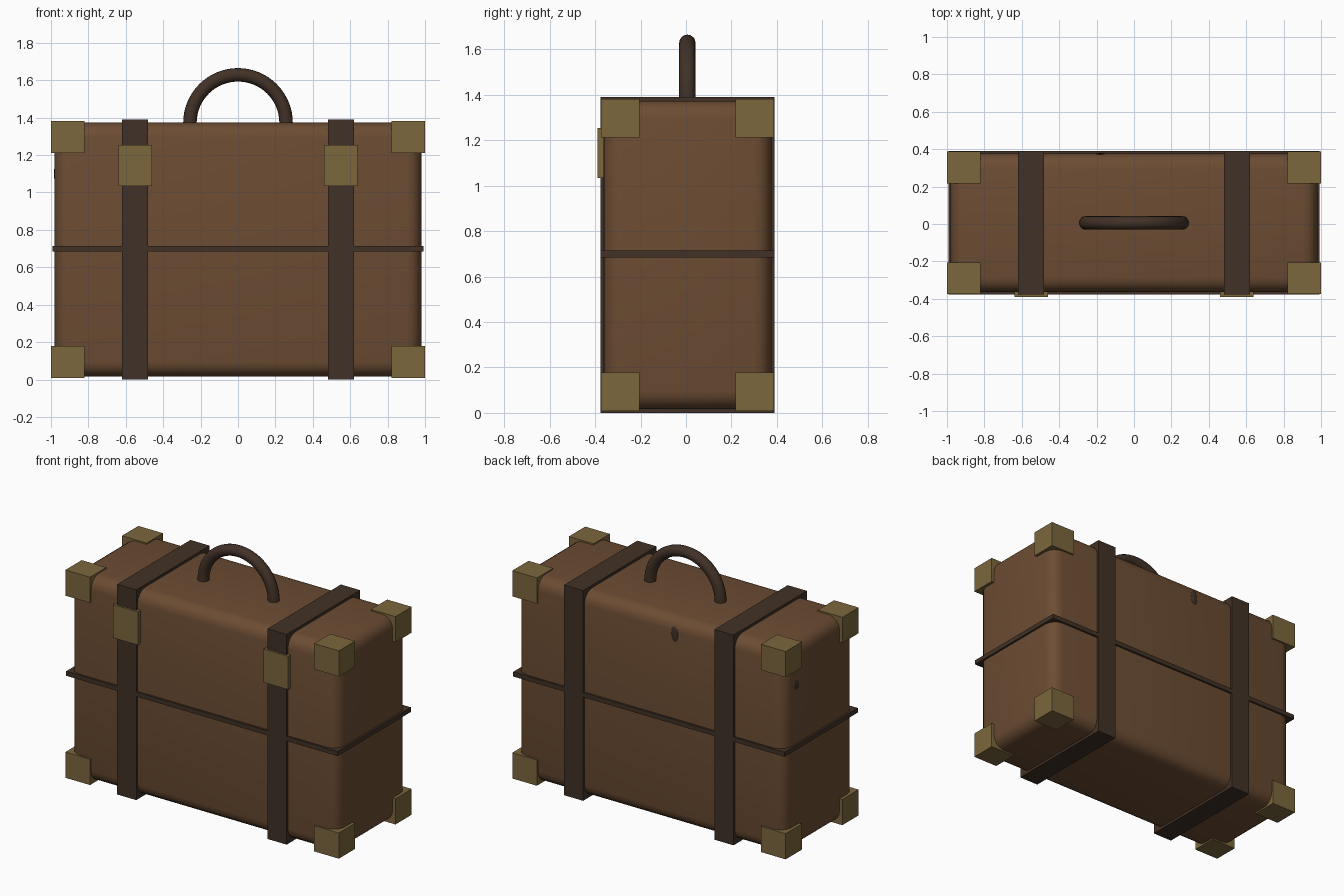
import bpy, bmesh, math
from mathutils import Matrix, Vector

if "Cube" in bpy.data.objects:
    bpy.data.objects.remove(bpy.data.objects["Cube"])

YC = 0.006          # case centre in y (buckles stick out in front)
ZC = 0.695          # case centre in z


def material(name, rgb):
    m = bpy.data.materials.new(name)
    m.diffuse_color = (*rgb, 1)
    m.use_nodes = True
    m.node_tree.nodes["Principled BSDF"].inputs["Base Color"].default_value = m.diffuse_color
    return m


leather = material("brown leather", (0.150, 0.073, 0.033))
dark = material("dark strap leather", (0.053, 0.031, 0.020))
brass = material("aged brass", (0.200, 0.135, 0.046))


def add(name, bm, mat, smooth=False):
    me = bpy.data.meshes.new(name)
    bm.to_mesh(me)
    bm.free()
    me.materials.append(mat)
    ob = bpy.data.objects.new(name, me)
    bpy.context.collection.objects.link(ob)
    if smooth:
        bpy.ops.object.select_all(action='DESELECT')
        ob.select_set(True)
        bpy.context.view_layer.objects.active = ob
        bpy.ops.object.shade_smooth_by_angle(angle=math.radians(35))
    return ob


def box(name, centre, size, mat, bevel=0):
    bm = bmesh.new()
    bmesh.ops.create_cube(bm, size=1)
    bmesh.ops.scale(bm, vec=size, verts=bm.verts)
    if bevel:
        bmesh.ops.bevel(bm, geom=bm.edges[:], offset=bevel, segments=4,
                        profile=0.5, affect='EDGES')
    bmesh.ops.translate(bm, vec=centre, verts=bm.verts)
    return add(name, bm, mat, bool(bevel))


# Rounded case and the seam band around its middle
box("case_body", (0, YC, ZC), (1.96, 0.74, 1.356), leather, 0.08)
box("seam_band", (0, YC, 0.70), (1.986, 0.766, 0.03), dark)

# Two straps with front buckles
for side, sx in (("left", -1), ("right", 1)):
    box(f"strap_{side}", (sx * 0.55, YC, ZC), (0.14, 0.766, 1.39), dark)
    box(f"buckle_{side}", (sx * 0.55, -0.375, 1.145), (0.18, 0.03, 0.22), brass)

# Eight corner caps
for sx in (-1, 1):
    for sy in (-1, 1):
        for sz in (-1, 1):
            name = "corner_cap_%s_%s_%s" % ("left" if sx < 0 else "right",
                                            "front" if sy < 0 else "back",
                                            "bottom" if sz < 0 else "top")
            box(name, (sx * 0.91, YC + sy * 0.296, ZC + sz * 0.602),
                (0.18, 0.17, 0.17), brass)

# Arched carrying handle: half a ring swept from a round section
bm = bmesh.new()
start = bmesh.ops.create_circle(bm, segments=16, radius=0.036,
                                matrix=Matrix.Translation((0.257, 0, 0)))
bmesh.ops.spin(bm, geom=bm.verts[:] + bm.edges[:], cent=(0, 0, 0),
               axis=(0, -1, 0), angle=math.pi, steps=32)
bmesh.ops.holes_fill(bm, edges=[e for e in bm.edges if e.is_boundary], sides=0)
bmesh.ops.recalc_face_normals(bm, faces=bm.faces)
bmesh.ops.translate(bm, vec=(0, YC, 1.372), verts=bm.verts)
add("handle", bm, dark, True)

# Small dark oval studs on the back and left side
for name, centre, size in (("back_stud", (-0.18, YC + 0.37, 1.275), (0.025, 0.005, 0.05)),
                           ("side_stud", (-0.98, 0.24, 1.10), (0.005, 0.02, 0.03))):
    bm = bmesh.new()
    bmesh.ops.create_uvsphere(bm, u_segments=16, v_segments=8, radius=1)
    bmesh.ops.scale(bm, vec=size, verts=bm.verts)
    bmesh.ops.translate(bm, vec=centre, verts=bm.verts)
    add(name, bm, dark, True)
